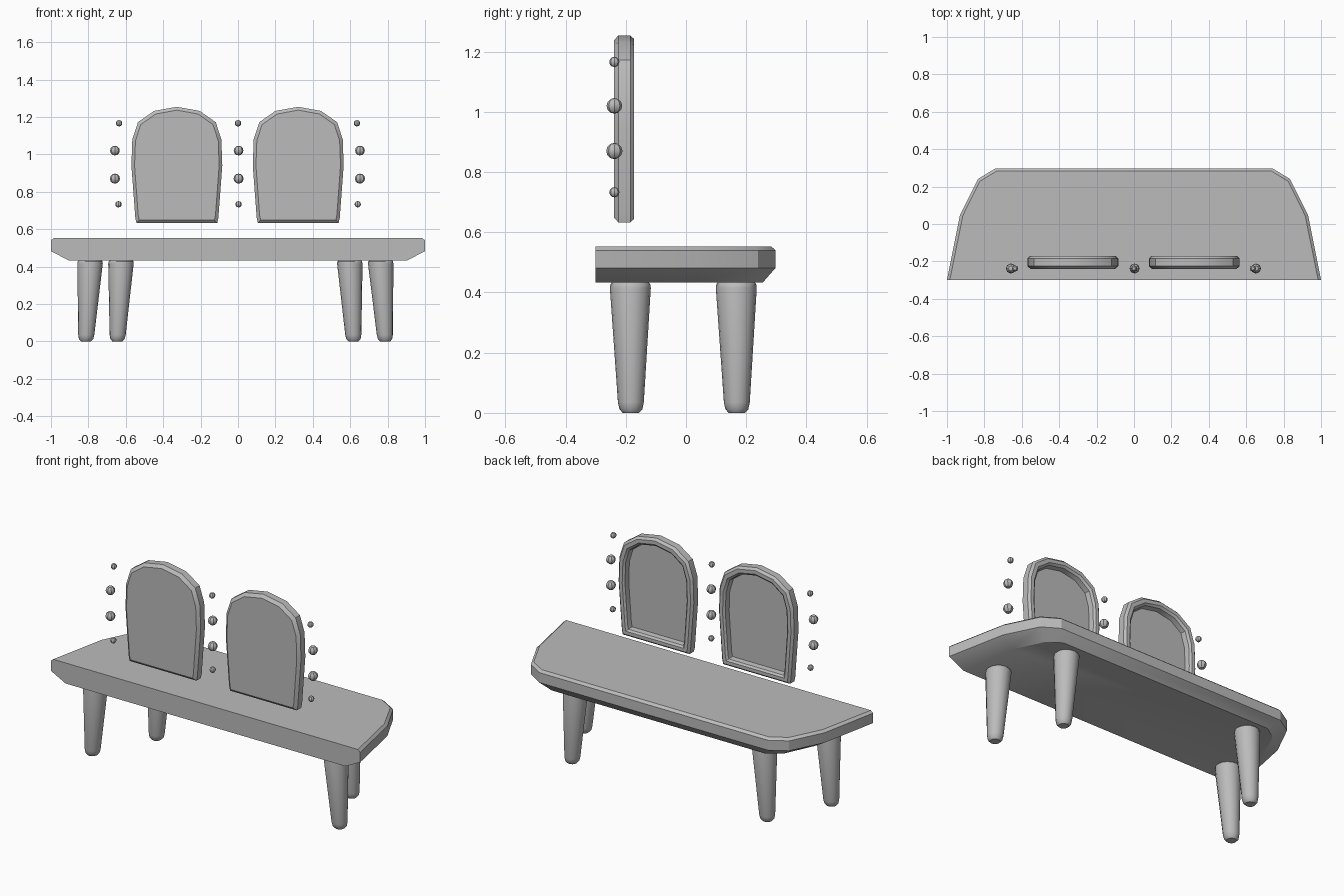
import bpy, bmesh, math

if "Cube" in bpy.data.objects:
    bpy.data.objects.remove(bpy.data.objects["Cube"])

grey = bpy.data.materials.new("plain grey")
grey.diffuse_color = (0.5, 0.5, 0.5, 1)
grey.use_nodes = True
grey.node_tree.nodes["Principled BSDF"].inputs["Base Color"].default_value = grey.diffuse_color


def loft(name, rings, angle):
    """Skin a stack of equal-length closed rings and cap both ends."""
    bm = bmesh.new()
    loops = [[bm.verts.new(p) for p in ring] for ring in rings]
    n = len(loops[0])
    for a, b in zip(loops, loops[1:]):
        for i in range(n):
            j = (i + 1) % n
            bm.faces.new((a[i], a[j], b[j], b[i]))
    bm.faces.new(loops[0])
    bm.faces.new(loops[-1])
    bmesh.ops.recalc_face_normals(bm, faces=bm.faces)
    finish(name, bm, angle)


def finish(name, bm, angle):
    mesh = bpy.data.meshes.new(name)
    bm.to_mesh(mesh)
    bm.free()
    mesh.materials.append(grey)
    ob = bpy.data.objects.new(name, mesh)
    bpy.context.collection.objects.link(ob)
    bpy.ops.object.select_all(action='DESELECT')
    ob.select_set(True)
    bpy.context.view_layer.objects.active = ob
    bpy.ops.object.shade_smooth_by_angle(angle=math.radians(angle))


def mirrored(half):
    """Close a right-hand half outline by mirroring it in x."""
    return half + [(-x, v) for x, v in reversed(half) if x > 0]


# Seat: straight front edge, rounded back corners, chamfered underside
outer = [(1, -.3), (.93, .05), (.835, .24), (.74, .298)]
under = [(.905, -.3), (.85, .03), (.77, .2), (.69, .255)]
top = [(.985, -.3), (.915, .045), (.825, .228), (.735, .283)]
loft("seat", [[(x, y, z) for x, y in mirrored(o)] for o, z in
              ((under, .433), (outer, .482), (outer, .54), (top, .553))], 30)

# Legs: tapered rounds leaning outward, front pair set wider
profile = [(0, .027), (.012, .038), (.035, .043), (.415, .068), (.428, .066), (.434, .06)]
for name, tx, bx, ty, by in (("front_left_leg", -.79, -.813, -.185, -.183),
                             ("front_right_leg", .762, .787, -.185, -.183),
                             ("back_left_leg", -.625, -.645, .167, .169),
                             ("back_right_leg", .597, .618, .167, .169)):
    rings = []
    for z, r in profile:
        t = z / .434
        cx, cy = bx + (tx - bx) * t, by + (ty - by) * t
        rings.append([(cx + r * math.cos(a * math.tau / 16),
                       cy + r * math.sin(a * math.tau / 16), z) for a in range(16)])
    loft(name, rings, 35)

# Backrests: arched panels with chamfered edges and a recess on the rear
arch = [(.216, .633), (.222, .66), (.243, .94), (.238, 1.08), (.208, 1.172),
        (.122, 1.232), (0, 1.254)]
MID = .93


def panel_ring(cx, y, inset):
    sx, sz = 1 - inset / .243, 1 - inset / .31
    return [(cx + x * sx, y, MID + (z - MID) * sz) for x, z in mirrored(arch)]


for name, cx in (("left_backrest", -.327), ("right_backrest", .322)):
    steps = ((-.24, .017), (-.225, 0), (-.185, 0), (-.172, .012),
             (-.172, .032), (-.182, .043), (-.21, .048))
    loft(name, [panel_ring(cx, y, i) for y, i in steps], 30)

# Studs: three columns of four small balls beside the backrests
for name, xs in (("left_stud", (-.639, -.658, -.658, -.636)),
                 ("middle_stud", (.003, .003, .003, 0)),
                 ("right_stud", (.64, .652, .652, .636))):
    for i, (x, z, r) in enumerate(zip(xs, (.733, .87, 1.02, 1.166), (.017, .027, .026, .017))):
        bm = bmesh.new()
        bmesh.ops.create_uvsphere(bm, u_segments=8, v_segments=6, radius=r)
        bmesh.ops.translate(bm, vec=(x, -.238, z), verts=bm.verts)
        finish(f"{name}_{i + 1}", bm, 30)
